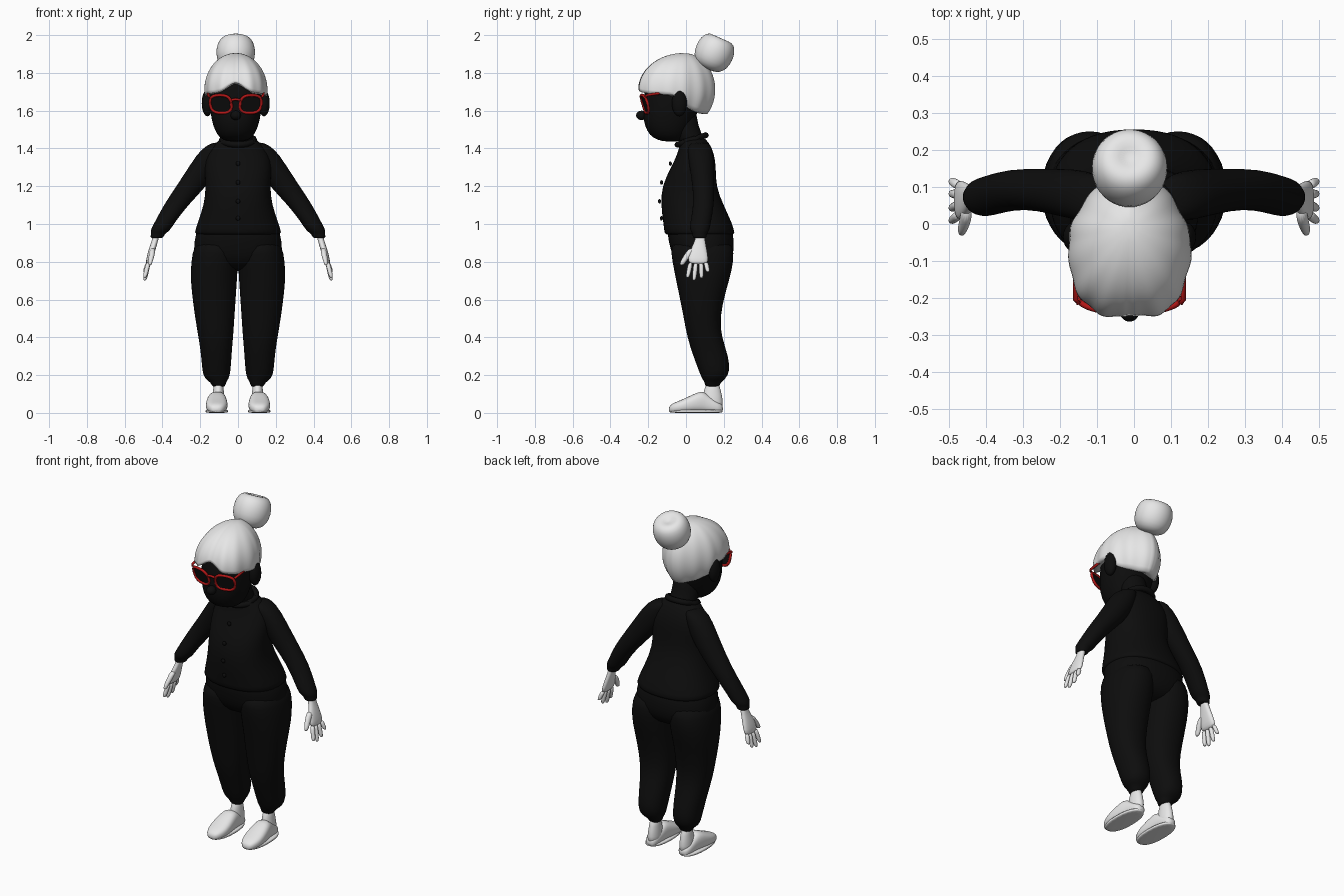
import bpy
import bmesh
from math import sin, cos, pi, radians
from mathutils import Vector, Matrix

if "Cube" in bpy.data.objects:
    bpy.data.objects.remove(bpy.data.objects["Cube"])

HEAD_X = -.012  # the head sits slightly off centre


def material(name, colour):
    mat = bpy.data.materials.new(name)
    mat.use_nodes = True
    mat.diffuse_color = (*colour, 1)
    mat.node_tree.nodes["Principled BSDF"].inputs["Base Color"].default_value = (*colour, 1)
    return mat


BLACK = material("black cloth", (.004, .004, .004))
PALE = material("pale grey", (.8, .8, .8))
RED = material("red frame", (.45, .008, .008))


def finish(name, bm, mat, subdivide=0, mirror=False):
    """Turn a bmesh into a smooth object with optional modifiers."""
    bmesh.ops.recalc_face_normals(bm, faces=bm.faces)
    mesh = bpy.data.meshes.new(name)
    bm.to_mesh(mesh)
    bm.free()
    mesh.materials.append(mat)
    mesh.polygons.foreach_set("use_smooth", [True] * len(mesh.polygons))
    obj = bpy.data.objects.new(name, mesh)
    bpy.context.collection.objects.link(obj)
    if mirror:
        obj.modifiers.new("mirror", "MIRROR").use_clip = False
    if subdivide:
        mod = obj.modifiers.new("subdivide", "SUBSURF")
        mod.levels = mod.render_levels = subdivide
    return obj


def skin_rings(bm, rings, closed=False, caps=True):
    """Bridge equal rings of points with quads."""
    loops = [[bm.verts.new(p) for p in ring] for ring in rings]
    pairs = list(zip(loops, loops[1:]))
    if closed:
        pairs.append((loops[-1], loops[0]))
    for a, b in pairs:
        for i in range(len(a)):
            j = (i + 1) % len(a)
            bm.faces.new((a[i], a[j], b[j], b[i]))
    if caps and not closed:
        bm.faces.new(loops[0])
        bm.faces.new(loops[-1])


def oval(u0, u1, v0, v1, power=2.0, sides=20):
    """Points of a rounded box-like oval within the given limits."""
    def bulge(c):
        return (abs(c) ** (2 / power)) * (1 if c > 0 else -1)
    for i in range(sides):
        a = 2 * pi * i / sides
        yield ((u0 + u1) / 2 + (u1 - u0) / 2 * bulge(cos(a)),
               (v0 + v1) / 2 + (v1 - v0) / 2 * bulge(sin(a)))


def loft(name, mat, sections, along="z", power=2.0, mirror=False, sides=20):
    """Each section: position along the axis, then x limits and other limits."""
    bm = bmesh.new()
    rings = []
    for w, *limits in sections:
        pts = oval(*limits, power=power, sides=sides)
        rings.append([(u, v, w) if along == "z" else (u, w, v) for u, v in pts])
    skin_rings(bm, rings)
    return finish(name, bm, mat, 1, mirror)


def ball(name, mat, centre, size, mirror=False):
    bm = bmesh.new()
    bmesh.ops.create_uvsphere(bm, u_segments=20, v_segments=14, radius=1,
                              matrix=Matrix.Translation(centre) @ Matrix.Diagonal((*size, 1)))
    return finish(name, bm, mat, 0, mirror)


def tube(name, mat, points, radius, closed=False):
    """Round bar that follows a path."""
    bm = bmesh.new()
    pts = [Vector(p) for p in points]
    n = len(pts)
    rings = []
    for i, p in enumerate(pts):
        after = pts[(i + 1) % n] if closed else pts[min(i + 1, n - 1)]
        before = pts[i - 1] if closed else pts[max(i - 1, 0)]
        frame = (after - before).to_track_quat("Z", "Y").to_matrix()
        side = frame @ Vector((1, 0, 0))
        up = frame @ Vector((0, 1, 0))
        if abs(side.y) < abs(up.y):
            side, up = up, -side
        if side.y < 0:
            side, up = -side, -up
        rings.append([p + radius * (side * cos(k * pi / 4) + up * sin(k * pi / 4)) for k in range(8)])
    skin_rings(bm, rings, closed)
    return finish(name, bm, mat)


# Jacket body: z, half width, front, back
JACKET = [(1.47, .07, -.03, .085), (1.43, .12, -.03, .125), (1.37, .17, -.045, .15),
          (1.3, .18, -.08, .16), (1.2, .17, -.13, .158), (1.1, .18, -.134, .2),
          (1, .218, -.12, .247), (.95, .232, -.115, .26), (.94, .225, -.11, .255)]
loft("jacket", BLACK, [(z, -w, w, f, b) for z, w, f, b in JACKET], power=2.3, sides=28)

# Collar and buttons
tube("collar", BLACK, [(.085 * cos(a), .03 + .075 * sin(a), 1.445 + .025 * sin(a))
                       for a in [2 * pi * i / 24 for i in range(24)]], .016, True)
for i, (y, z) in enumerate([(-.083, 1.32), (-.129, 1.22), (-.14, 1.12), (-.13, 1.03)]):
    ball("button_%d" % (i + 1), BLACK, (0, y, z), (.012, .008, .012))

# Sleeves with gathered cuffs
loft("sleeve", BLACK, [
    (1.435, .06, .13, .02, .12), (1.4, .06, .195, .005, .14), (1.32, .08, .25, .015, .15),
    (1.2, .165, .327, .035, .15), (1.1, .265, .395, .04, .15), (1, .34, .446, .02, .13),
    (.965, .36, .466, .02, .125), (.95, .385, .46, .035, .11), (.93, .395, .465, .035, .11),
    (.925, .4, .46, .04, .105)], mirror=True)

# Trousers: hips, then one leg that is mirrored
loft("hips", BLACK, [(z, -w, w, f, b) for z, w, f, b in [
    (1, .205, -.1, .235), (.95, .225, -.1, .25), (.87, .238, -.085, .258),
    (.8, .225, -.06, .24), (.75, .12, .0, .18)]], power=2.3, sides=28)
loft("trouser_leg", BLACK, [
    (.92, .0, .22, -.08, .24), (.85, -.004, .243, -.083, .258), (.75, .001, .254, -.064, .245),
    (.65, .008, .248, -.043, .213), (.5, .018, .228, -.012, .178), (.4, .025, .21, .005, .19),
    (.3, .034, .195, .038, .226), (.22, .038, .19, .068, .234), (.18, .048, .178, .085, .21),
    (.16, .065, .14, .1, .18), (.135, .065, .14, .1, .18)], power=2.2, mirror=True)

# Feet and slippers
loft("ankle", PALE, [(.17, .08, .127, .11, .17), (.12, .075, .132, .095, .185),
                     (.06, .07, .14, .08, .198), (.01, .07, .14, .08, .195)], mirror=True)
loft("slipper", PALE, [
    (-.092, .095, .135, .005, .03), (-.075, .072, .155, .0, .05), (-.03, .053, .173, .0, .066),
    (.03, .055, .17, .0, .095), (.085, .062, .16, .0, .12), (.11, .065, .152, .0, .1),
    (.17, .072, .147, .0, .055), (.197, .085, .13, .0, .045)], along="y", power=2.6, mirror=True)
loft("sole", PALE, [(z, .053, .172, -.09, .195) for z in (.0, .004, .014, .018)],
     power=2.3, mirror=True)

# Hands
loft("palm", PALE, [(.96, .41, .45, .05, .1), (.915, .422, .454, .05, .1),
                    (.87, .435, .472, .025, .11), (.82, .448, .485, .01, .118),
                    (.785, .463, .49, .012, .118)], power=2.4, mirror=True)
FINGERS = [("index_finger", .025, .008, .715), ("middle_finger", .053, .042, .7),
           ("ring_finger", .08, .082, .712), ("little_finger", .105, .116, .745)]
for name, y0, y1, tip in FINGERS:
    sections = []
    for k, r in [(0, .014), (.5, .013), (.85, .012), (1, .007)]:
        x, y, z = .474 + .02 * k, y0 + (y1 - y0) * k, .8 + (tip - .8) * k
        sections.append((z, x - r, x + r, y - r, y + r))
    loft(name, PALE, sections, mirror=True, sides=10)
loft("thumb", PALE, [(.875, .435, .468, .015, .06), (.835, .44, .472, -.012, .03),
                     (.8, .452, .478, -.032, .0), (.78, .458, .474, -.034, -.012)],
     mirror=True, sides=12)

# Neck, head and face
loft("neck", BLACK, [(z, -.078, .078, f, b) for z, f, b in [
    (1.38, -.01, .13), (1.45, -.045, .1), (1.52, -.09, .06), (1.62, -.1, .06)]])
HEAD = [(1.435, .045, -.12, -.03), (1.455, .085, -.178, .0), (1.49, .11, -.207, .02),
        (1.55, .13, -.23, .05), (1.62, .139, -.222, .07), (1.7, .143, -.225, .1),
        (1.78, .13, -.2, .1), (1.85, .08, -.13, .06)]
loft("head", BLACK, [(z, HEAD_X - w, HEAD_X + w, f, b) for z, w, f, b in HEAD], power=2.2)
ball("nose", BLACK, (HEAD_X, -.235, 1.575), (.027, .029, .025))
for side, label in [(1, "left"), (-1, "right")]:
    ball("ear_" + label, BLACK, (HEAD_X + side * .15, -.035, 1.64), (.03, .04, .07))

# Swept hair: strands run from the crown to a waved hairline
bm = bmesh.new()
steps, strands = 18, 96
rings = []
for s in range(1, steps + 2):
    ring = []
    for i in range(strands):
        a = 2 * pi * i / strands  # zero at the front
        front = cos(a)
        reach = 1.04 + .42 * max(0, -front) ** .7 + .05 * (1 - abs(front))
        reach -= .16 * max(0, front) ** 14
        t = min(s, steps) / steps * reach
        ridge = 1 + .014 * t * cos(13 * a) + .008 * t * cos(7 * a + 1)
        out = sin(t * pi / 2) * ridge * (.86 if s > steps else 1)
        depth = .235 if front > 0 else .17
        ring.append((HEAD_X + .166 * sin(a) * out,
                     -.012 - .055 * sin(min(t, 1) * pi / 2) * abs(sin(a)) - depth * front * out,
                     1.71 + .195 * cos(t * pi / 2)))
    rings.append(ring)
skin_rings(bm, rings)
finish("hair", bm, PALE)

# Bun: turned profile with a dimpled top, leaning back
bm = bmesh.new()
PROFILE = [(.012, .072), (.045, .088), (.08, .08), (.1, .045), (.106, .0),
           (.098, -.05), (.07, -.085), (.03, -.095)]
skin_rings(bm, [[(r * cos(a), r * sin(a), h) for a in [2 * pi * i / 20 for i in range(20)]]
                for r, h in PROFILE])
bun = finish("bun", bm, PALE, 1)
bun.location = (HEAD_X, .15, 1.907)
bun.rotation_euler.x = radians(-24)


# Glasses: two curved rims, dark lenses, bridge and temples
def on_glasses(x, z):
    return (HEAD_X + x, -.245 + 1.4 * x * x + (1.69 - z) * .3, z)


for side, label in [(1, "left"), (-1, "right")]:
    outline = [on_glasses(side * (u + (z - 1.63) * .12), z)
               for u, z in oval(.022, .135, 1.588, 1.682, 2.7, 28)]
    tube("rim_" + label, RED, outline, .008, True)
    bm = bmesh.new()
    bm.faces.new([bm.verts.new(p) for p in outline])
    finish("lens_" + label, bm, BLACK)
    tube("temple_" + label, RED, [on_glasses(side * .138, 1.675),
                                  (HEAD_X + side * .146, -.205, 1.682),
                                  (HEAD_X + side * .146, -.05, 1.705)], .007)
tube("bridge", RED, [on_glasses(x, 1.66 - 8 * x * x) for x in (-.026, -.012, 0, .012, .026)], .007)
